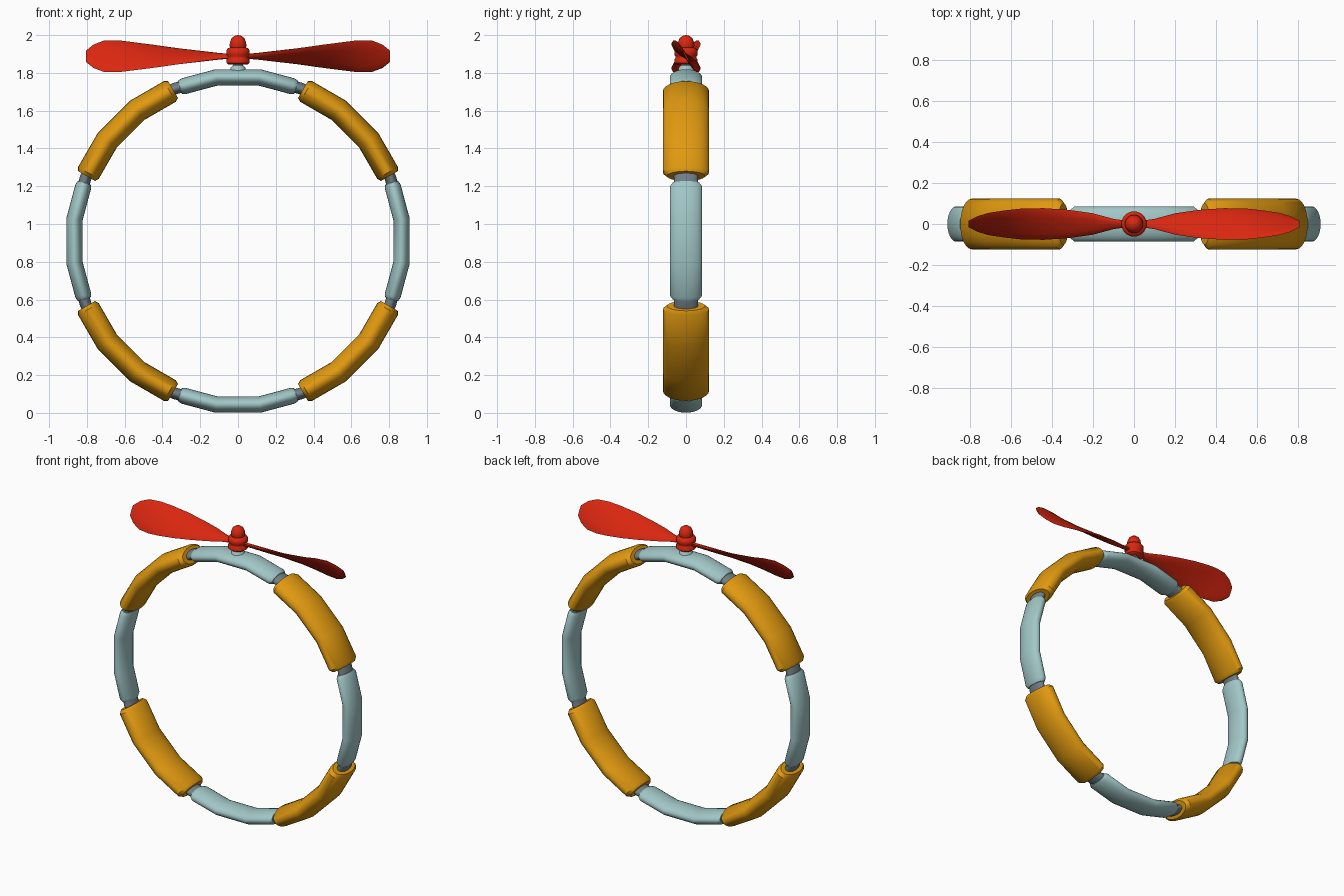
import bpy, bmesh, math
from math import sin, cos, tan, pi, radians
from mathutils import Vector

if "Cube" in bpy.data.objects:
    bpy.data.objects.remove(bpy.data.objects["Cube"])


def material(name, rgb):
    m = bpy.data.materials.new(name)
    m.diffuse_color = (*rgb, 1)
    m.use_nodes = True
    m.node_tree.nodes["Principled BSDF"].inputs["Base Color"].default_value = m.diffuse_color
    return m


ORANGE = material("orange", (0.75, 0.32, 0.005))
BLUE = material("pale_blue", (0.36, 0.57, 0.57))
STEEL = material("steel_grey", (0.16, 0.21, 0.24))
RED = material("red", (0.70, 0.02, 0.005))

CZ, APO = 0.91, 0.866          # ring centre height, apothem of the 24-sided path
HALF = radians(7.5)


def loft(name, rings, mat, angle=40):
    """Skin a list of closed point loops and cap both ends."""
    bm = bmesh.new()
    loops = [[bm.verts.new(p) for p in r] for r in rings]
    n = len(loops[0])
    for a, b in zip(loops, loops[1:]):
        for i in range(n):
            j = (i + 1) % n
            bm.faces.new((a[i], a[j], b[j], b[i]))
    bm.faces.new(loops[0][::-1])
    bm.faces.new(loops[-1])
    bmesh.ops.recalc_face_normals(bm, faces=bm.faces)
    me = bpy.data.meshes.new(name)
    bm.to_mesh(me)
    bm.free()
    ob = bpy.data.objects.new(name, me)
    bpy.context.collection.objects.link(ob)
    me.materials.append(mat)
    bpy.ops.object.select_all(action='DESELECT')
    ob.select_set(True)
    bpy.context.view_layer.objects.active = ob
    bpy.ops.object.shade_smooth_by_angle(angle=radians(angle))
    return ob


def section(deg, t, rad, wide, scale=1, joint=False, sides=24):
    """Oval section of the ring at an angle from the top, shifted t along the tangent."""
    a = radians(deg)
    out, tan_v = Vector((sin(a), 0, cos(a))), Vector((cos(a), 0, -sin(a)))
    k = 1 / cos(HALF) if joint else 1
    c = Vector((0, 0, CZ)) + out * APO * k + tan_v * t
    return [c + out * (rad * k * scale * cos(u)) + Vector((0, wide * scale * sin(u), 0))
            for u in (2 * pi * i / sides for i in range(sides))]


def tube(name, phi, rad, wide, t, mat):
    s = lambda *a, **k: section(a[0], a[1], rad, wide, **k)
    loft(name, [s(phi - 15, -t, scale=0.82), s(phi - 15, -t + 0.02),
                s(phi - 7.5, 0, joint=True), s(phi + 7.5, 0, joint=True),
                s(phi + 15, t - 0.02), s(phi + 15, t, scale=0.82)], mat)


# ring: alternating thin tubes and thick grips, with narrow necks between
for k in range(8):
    phi = 45 * k
    if k % 2:
        tube(f"thick_grip_{k}", phi, 0.063, 0.123, 0.103, ORANGE)
    else:
        tube(f"thin_tube_{k}", phi, 0.043, 0.086, 0.087, BLUE)
    loft(f"neck_{k}", [section(phi + 15, 0.07, 0.031, 0.064),
                       section(phi + 22.5, 0, 0.031, 0.064, joint=True),
                       section(phi + 30, -0.07, 0.031, 0.064)], STEEL)


def lathe(name, profile, mat, sides=20):
    loft(name, [[(r * cos(2 * pi * i / sides), r * sin(2 * pi * i / sides), z)
                 for i in range(sides)] for r, z in profile], mat)


# shaft and hub of the propeller
lathe("propeller_shaft", [(0.045, 1.80), (0.038, 1.83), (0.026, 1.84), (0.024, 1.87)], BLUE)
lathe("propeller_hub", [(0.052, 1.845), (0.062, 1.853), (0.062, 1.87), (0.056, 1.878),
                        (0.056, 1.888), (0.062, 1.896), (0.062, 1.918), (0.054, 1.93),
                        (0.042, 1.934), (0.045, 1.945), (0.042, 1.965), (0.033, 1.984),
                        (0.018, 1.996), (0.003, 2.0)], RED)

# twisted blades: x, half extent in y, half extent in z, half thickness
STATIONS = [(0.03, 0.014, 0.008, 0.012), (0.10, 0.025, 0.014, 0.012),
            (0.20, 0.052, 0.027, 0.013), (0.32, 0.069, 0.043, 0.013),
            (0.44, 0.077, 0.060, 0.012), (0.55, 0.075, 0.074, 0.011),
            (0.63, 0.066, 0.084, 0.010), (0.71, 0.054, 0.083, 0.009),
            (0.765, 0.037, 0.062, 0.007), (0.805, 0.016, 0.030, 0.004)]
for name, s in (("right_blade", 1), ("left_blade", -1)):
    rings = []
    for x, hy, hz, th in STATIONS:
        chord = Vector((0, -hy, hz))
        norm = Vector((0, hz, hy)).normalized()
        pts = [chord * cos(u) + norm * (th * sin(u)) for u in (2 * pi * i / 12 for i in range(12))]
        rings.append([(s * x, s * p.y, 1.888 + p.z) for p in pts])
    loft(name, rings, RED, 50)
